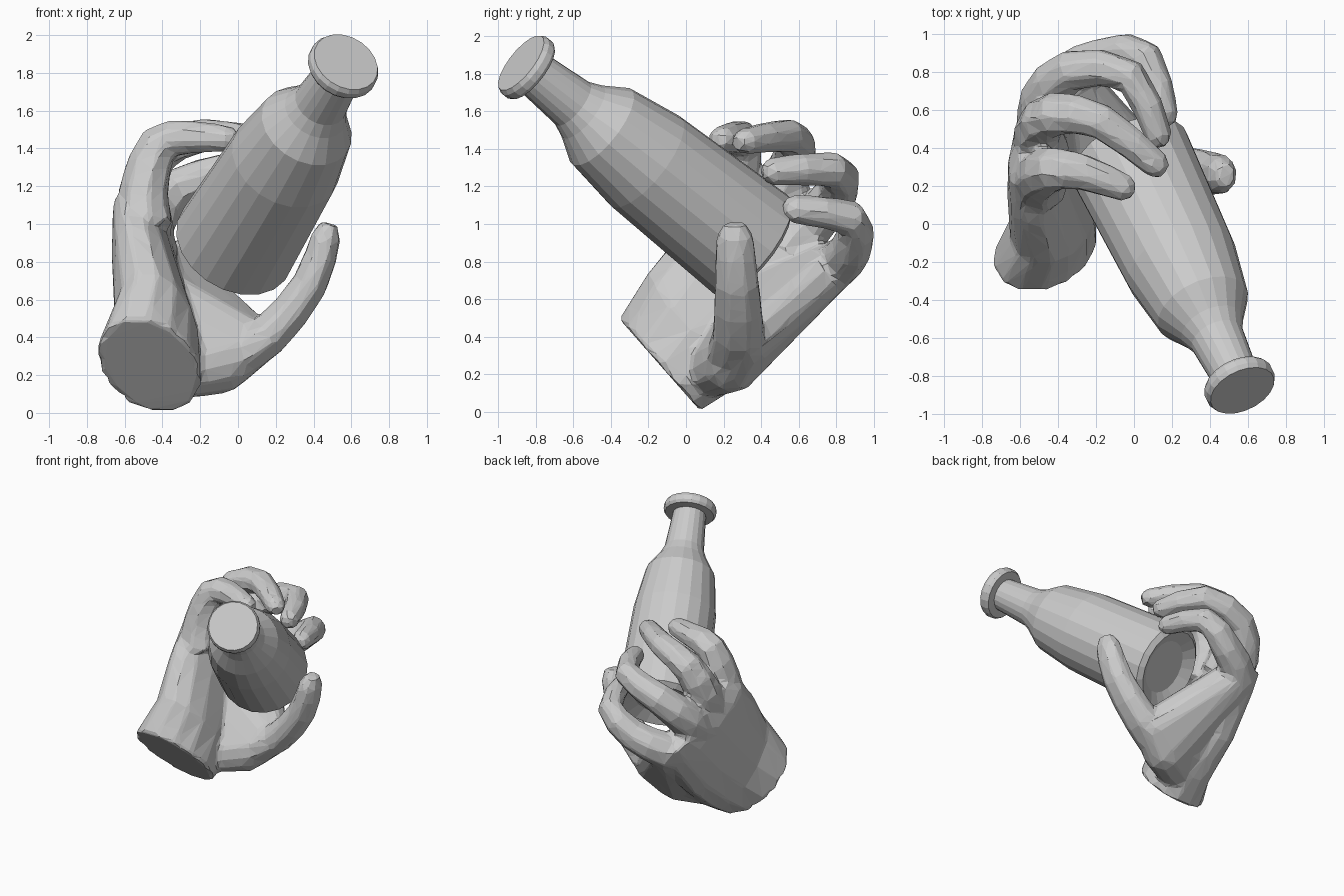
import bpy, bmesh
from math import sin, cos, tau, copysign
from mathutils import Vector, Matrix

if "Cube" in bpy.data.objects:
    bpy.data.objects.remove(bpy.data.objects["Cube"])


def to_object(name, bm):
    bmesh.ops.recalc_face_normals(bm, faces=bm.faces)
    mesh = bpy.data.meshes.new(name)
    bm.to_mesh(mesh)
    bm.free()
    obj = bpy.data.objects.new(name, mesh)
    bpy.context.collection.objects.link(obj)
    return obj


def loft(name, rings):
    """Skin equal-length point rings into a closed flat-faced solid."""
    bm = bmesh.new()
    rows = [[bm.verts.new(p) for p in ring] for ring in rings]
    n = len(rows[0])
    for a, b in zip(rows, rows[1:]):
        for i in range(n):
            j = (i + 1) % n
            bm.faces.new((a[i], a[j], b[j], b[i]))
    bm.faces.new(rows[0])
    bm.faces.new(rows[-1])
    return to_object(name, bm)


def hull(name, *balls):
    """Taut skin around (centre, radius) balls."""
    bm = bmesh.new()
    for c, r in balls:
        bmesh.ops.create_icosphere(bm, subdivisions=2, radius=r,
                                   matrix=Matrix.Translation(c))
    res = bmesh.ops.convex_hull(bm, input=bm.verts)
    inside = {e for e in res["geom_interior"] + res["geom_unused"]
              if isinstance(e, bmesh.types.BMVert)}
    bmesh.ops.delete(bm, geom=list(inside), context='VERTS')
    return to_object(name, bm)


def oval(c, u, v, n, power=1.0):
    """Ring of n points around c; power below 1 makes it squarer."""
    ring = []
    for i in range(n):
        a = tau * (i + 0.5) / n
        ca, sa = (copysign(abs(k) ** power, k) for k in (cos(a), sin(a)))
        ring.append(c + u * ca + v * sa)
    return ring


def digit(name, joints, r0, r1, side, flat=0.94, n=8):
    """Tapered tube, bent smoothly through its joints, with a rounded tip."""
    k, pts = [Vector(p) for p in joints], []
    for i in range(len(k) - 1):
        before, after = k[max(i - 1, 0)], k[min(i + 2, len(k) - 1)]
        pts += [k[i], ((k[i] + k[i + 1]) * 9 - before - after) / 16]
    pts.append(k[-1])
    last = len(pts) - 1
    radii = [r0 + (r1 - r0) * i / last for i in range(last + 1)]
    pts.append(pts[-1] + (pts[-1] - pts[-2]).normalized() * r1 * 0.75)
    radii.append(r1 * 0.6)
    side, rings = Vector(side), []
    for i, (p, r) in enumerate(zip(pts, radii)):
        t = (pts[min(i + 1, last + 1)] - pts[max(i - 1, 0)]).normalized()
        a = (side - t * side.dot(t)).normalized()
        r *= 1.05
        rings.append(oval(p, a * r, t.cross(a) * r * flat, n))
    return loft(name, rings)


# Bottle and cap: profiles of (distance along axis, radius)
base = Vector((-0.03, 0.365, 0.875))
axis = Vector((0.355, -0.734, 0.58)).normalized()
across = axis.cross(Vector((0, 0, 1))).normalized()
up = axis.cross(across)


def turned(name, profile, n=20):
    return loft(name, [oval(base + axis * t, across * r, up * r, n) for t, r in profile])


turned("bottle", [(0.05, 0.2), (0, 0.29), (0.03, 0.33), (0.79, 0.303), (1.11, 0.255),
                  (1.245, 0.175), (1.32, 0.145), (1.63, 0.12)])
turned("bottle_cap", [(1.61, 0.12), (1.615, 0.18), (1.635, 0.193), (1.67, 0.193),
                      (1.695, 0.18)])

# Palm and wrist: centre, half width towards the little finger, half thickness
sections = [
    ((-0.47, -0.14, 0.25), (-0.07, -0.22, 0.25), 0.27),
    ((-0.43, 0.03, 0.43), (-0.05, -0.24, 0.31), 0.22),
    ((-0.47, 0.27, 0.67), (-0.07, -0.27, 0.33), 0.18),
    ((-0.49, 0.49, 0.91), (-0.09, -0.31, 0.26), 0.14),
    ((-0.48, 0.58, 1.01), (-0.06, -0.29, 0.23), 0.11),
]
hand = loft("hand", [oval(Vector(c), Vector(w), Vector((t, 0, 0)), 14, 1 - 0.06 * i)
                     for i, (c, w, t) in enumerate(sections)])

# Fingers: knuckle, two bends and tip; each one starts inside the palm
heel = Vector((-0.46, 0.1, 0.45))
parts = [hand]


def finger(name, side, *joints):
    root = Vector(joints[0]).lerp(heel, 0.27)
    parts.append(digit(name, [root, *joints], 0.155, 0.074, side))


finger("index_finger", (-0.4, 0, 1), (-0.35, 0.77, 0.76),
       (-0.14, 0.88, 0.87), (0.06, 0.88, 1.03), (0.165, 0.57, 1.08))
finger("middle_finger", (-0.4, 0, 1), (-0.47, 0.66, 1.0),
       (-0.33, 0.81, 1.18), (-0.02, 0.78, 1.29), (0.13, 0.46, 1.28))
finger("ring_finger", (0.4, 1, 0), (-0.5, 0.5, 1.17),
       (-0.42, 0.58, 1.38), (-0.17, 0.54, 1.47), (0.12, 0.31, 1.44))
finger("little_finger", (0.2, 1, 0), (-0.5, 0.25, 1.18),
       (-0.42, 0.29, 1.42), (-0.26, 0.27, 1.46), (-0.05, 0.19, 1.45))

# Thumb, and the taut ball of the thumb running to the index knuckle
parts.append(digit("thumb", [(-0.3, 0.2, 0.28), (-0.08, 0.25, 0.28), (0.16, 0.28, 0.41),
                             (0.38, 0.27, 0.68), (0.465, 0.26, 0.93)],
                   0.18, 0.1, (0, 1, 0), 0.8))
parts.append(hull("thumb_ball", ((-0.33, 0.12, 0.21), 0.14), ((-0.09, 0.24, 0.27), 0.17),
                  ((0.07, 0.31, 0.37), 0.14), ((-0.34, 0.75, 0.75), 0.14),
                  ((-0.46, 0.4, 0.68), 0.13)))

# Fuse into one skin, soften the creases, and reduce to broad flat facets
bpy.ops.object.select_all(action='DESELECT')
for part in parts:
    part.select_set(True)
bpy.context.view_layer.objects.active = hand
bpy.ops.object.join()
fuse = hand.modifiers.new("fuse", 'REMESH')
fuse.mode, fuse.voxel_size = 'VOXEL', 0.018
soften = hand.modifiers.new("soften", 'SMOOTH')
soften.iterations = 6
facet = hand.modifiers.new("facet", 'DECIMATE')
facet.ratio = 0.045
